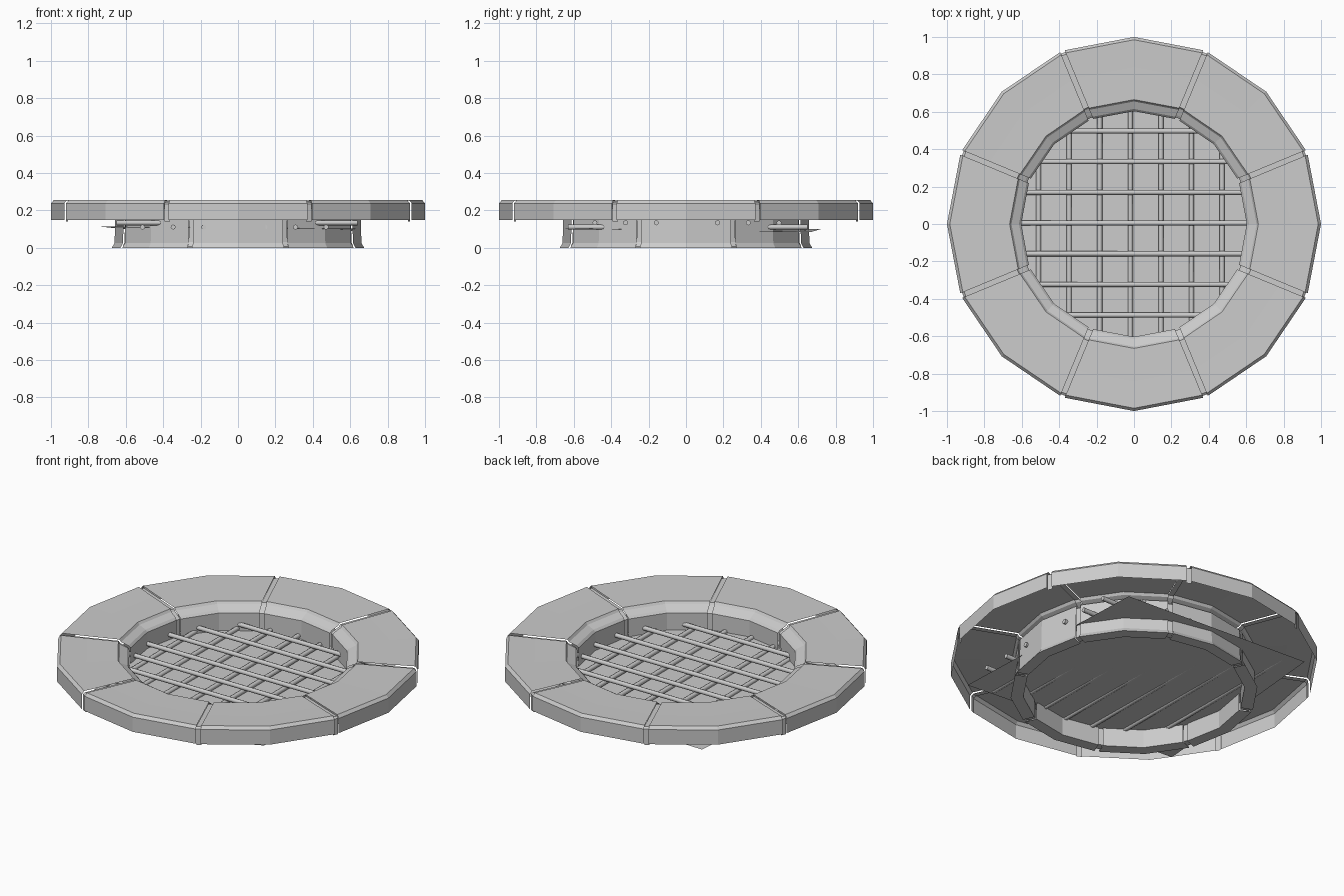
import bpy, bmesh, math
from mathutils import Vector

if "Cube" in bpy.data.objects:
    bpy.data.objects.remove(bpy.data.objects["Cube"])


def add_object(name, verts, faces):
    mesh = bpy.data.meshes.new(name)
    mesh.from_pydata(verts, [], faces)
    mesh.update()
    ob = bpy.data.objects.new(name, mesh)
    bpy.context.collection.objects.link(ob)
    return ob


def grid_faces(rows, n):
    return [(r * n + i, r * n + i + 1, (r + 1) * n + i + 1, (r + 1) * n + i)
            for r in range(rows - 1) for i in range(n - 1)]


def place(r, z, angle, side):
    # radius along the angle, then a sideways shift across the seam
    c, s = math.cos(angle), math.sin(angle)
    return (r * c - side * s, r * s + side * c, z)


# Shell profile (radius, height): rim, top, inner lip, pit wall, foot, outer wall
PROFILE = [(1.0, .15), (1.0, .238), (.985, .255), (.84, .252), (.665, .25),
           (.655, .236), (.615, .218), (.603, .205), (.605, .0),
           (.675, .0), (.66, .025), (.655, .21)]
# Recessed joint profile, slightly inside the shell
JOINT = [(.99, .14), (.99, .235), (.978, .244), (.67, .24), (.662, .228),
         (.625, .21), (.612, .2), (.613, .008), (.66, .008), (.65, .03), (.646, .2)]
GAP = .013
STEP = math.radians(22.5)
n = len(PROFILE)

# Eight kerb blocks, two facets each
for k in range(8):
    mid = 2 * k * STEP
    rows = [(mid - STEP, GAP), (mid, 0), (mid + STEP, -GAP)]
    verts = [place(r, z, a, side) for a, side in rows for r, z in PROFILE]
    add_object(f"kerb_block_{k + 1}", verts, grid_faces(3, n))

# Joint channels between the blocks
m = len(JOINT)
for k in range(8):
    a = (2 * k + 1) * STEP
    rows = [(PROFILE_SIDE, JOINT) for PROFILE_SIDE in (-GAP - .003, GAP + .003)]
    verts = [place(r, z, a, side) for side, prof in rows for r, z in prof]
    add_object(f"joint_{k + 1}", verts, grid_faces(2, m))

# Pit floor, a slightly tilted sheet whose corners pass through the wall
add_object("pit_floor",
           [(-.74, -.56, .114), (.63, -.66, .103), (.60, .67, .085), (-.61, .72, .10)],
           [(0, 1, 2, 3)])


def rod(name, start, end, radius=.0135):
    start, end = Vector(start), Vector(end)
    bm = bmesh.new()
    bmesh.ops.create_cone(bm, cap_ends=True, segments=8, radius1=radius,
                          radius2=radius, depth=(end - start).length)
    mesh = bpy.data.meshes.new(name)
    bm.to_mesh(mesh)
    bm.free()
    for p in mesh.polygons:
        p.use_smooth = len(p.vertices) == 4
    ob = bpy.data.objects.new(name, mesh)
    ob.location = (start + end) / 2
    ob.rotation_mode = 'QUATERNION'
    ob.rotation_quaternion = (end - start).to_track_quat('Z', 'Y')
    bpy.context.collection.objects.link(ob)


# Grate: seven rods each way, the cross rods lying on top
for i in range(7):
    y = -.487 + i * .164
    rod(f"grate_cross_rod_{i + 1}", (-.65, y, .134), (.64, y, .134))
    x = -.51 + i * .1635
    rod(f"grate_long_rod_{i + 1}", (x, -.63, .111), (x, .65, .111))
